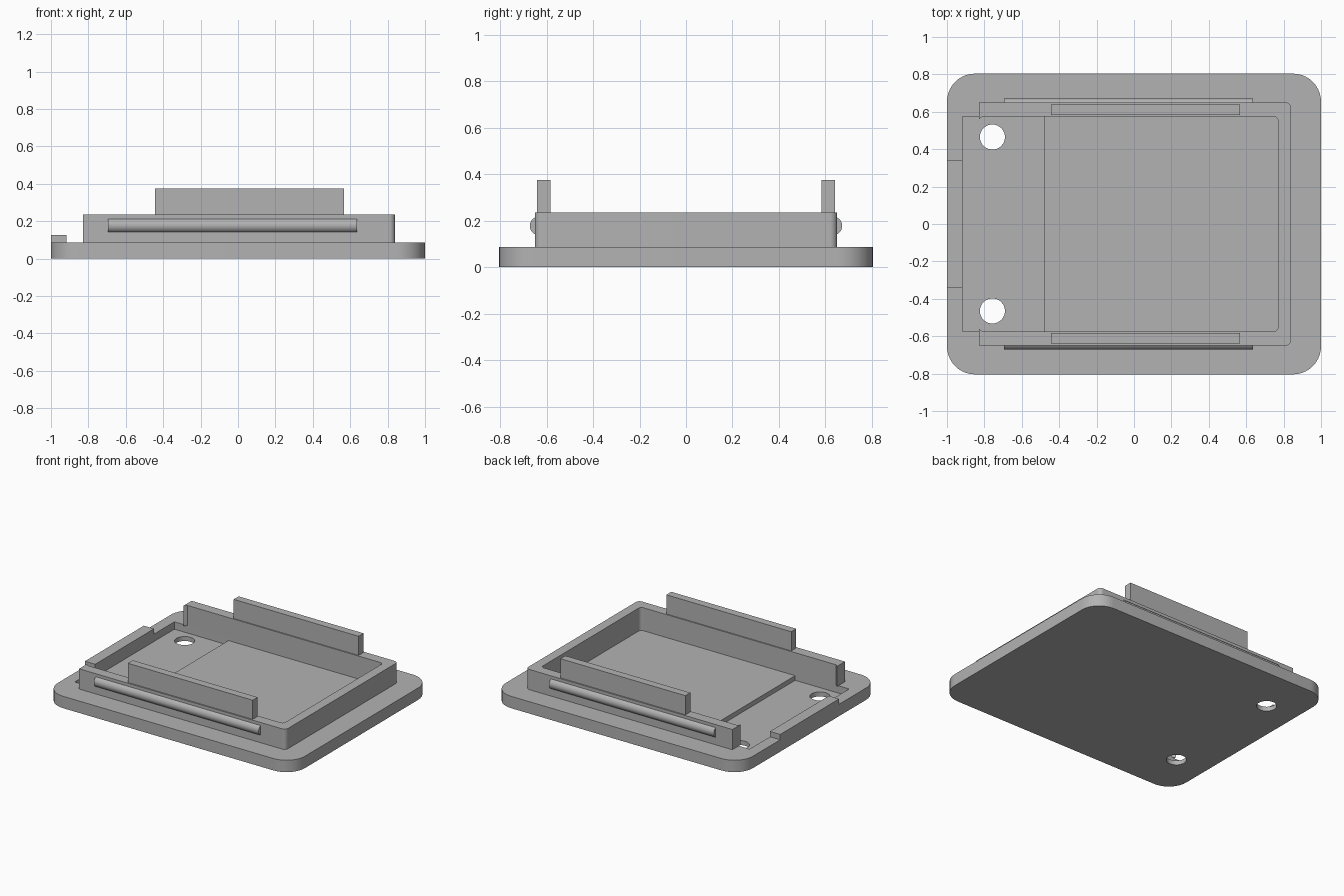
import bpy
import bmesh
import math
from mathutils import Vector

cube = bpy.data.objects.get("Cube")
if cube:
    bpy.data.objects.remove(cube, do_unlink=True)

grey = bpy.data.materials.new("plain_grey")
grey.use_nodes = True
colour = (0.45, 0.45, 0.45, 1)
grey.diffuse_color = colour
grey.node_tree.nodes["Principled BSDF"].inputs["Base Color"].default_value = colour


def fillet(corners, steps=10):
    """Outline from (x, y) or (x, y, radius) right-angle corners."""
    out = []
    for i, corner in enumerate(corners):
        p = Vector(corner[:2])
        if len(corner) == 2:
            out.append(p)
            continue
        r = corner[2]
        a = (Vector(corners[i - 1][:2]) - p).normalized()
        b = (Vector(corners[(i + 1) % len(corners)][:2]) - p).normalized()
        for k in range(steps + 1):
            t = math.pi / 2 * k / steps
            out.append(p + r * (a + b) - r * (b * math.cos(t) + a * math.sin(t)))
    return out


def prism(name, outline, z0, z1):
    bm = bmesh.new()
    base = bm.faces.new([bm.verts.new((p[0], p[1], z0)) for p in outline])
    top = bmesh.ops.extrude_face_region(bm, geom=[base])["geom"]
    verts = [v for v in top if isinstance(v, bmesh.types.BMVert)]
    bmesh.ops.translate(bm, verts=verts, vec=(0, 0, z1 - z0))
    bmesh.ops.recalc_face_normals(bm, faces=bm.faces)
    mesh = bpy.data.meshes.new(name)
    bm.to_mesh(mesh)
    bm.free()
    mesh.materials.append(grey)
    obj = bpy.data.objects.new(name, mesh)
    bpy.context.collection.objects.link(obj)
    return obj


def rect(x0, x1, y0, y1, left_r=0, right_r=0):
    def corner(x, y, r):
        return (x, y, r) if r else (x, y)
    return fillet([corner(x0, y0, left_r), corner(x1, y0, right_r),
                   corner(x1, y1, right_r), corner(x0, y1, left_r)])


def activate(obj):
    bpy.ops.object.select_all(action="DESELECT")
    obj.select_set(True)
    bpy.context.view_layer.objects.active = obj


def cut(obj, cutter):
    mod = obj.modifiers.new("cut", "BOOLEAN")
    mod.operation, mod.solver, mod.object = "DIFFERENCE", "EXACT", cutter
    activate(obj)
    bpy.ops.object.modifier_apply(modifier=mod.name)
    bpy.data.objects.remove(cutter, do_unlink=True)


def smooth(obj):
    activate(obj)
    bpy.ops.object.shade_smooth_by_angle(angle=math.radians(30))


PLATE_TOP, WALL_TOP = 0.087, 0.235
INNER = 0.575

# Base plate with a two-level recess and two screw holes
plate = prism("base_plate", rect(-1, 1, -0.804, 0.804, 0.15, 0.15), 0, PLATE_TOP)
cut(plate, prism("recess", rect(-0.917, 0.77, -INNER, INNER, 0, 0.025), 0.067, 0.3))
cut(plate, prism("deep_recess", rect(-0.917, -0.48, -INNER, INNER), 0.033, 0.3))
for y in (-0.465, 0.465):
    circle = [(-0.757 + 0.067 * math.cos(math.tau * k / 40),
               y + 0.067 * math.sin(math.tau * k / 40)) for k in range(40)]
    cut(plate, prism("hole", circle, -0.1, 0.3))
smooth(plate)

# Three-sided rim wall, open to the right side
half = [(-0.83, 0.65), (-0.83, 0.558), (-0.812, INNER), (0.77, INNER, 0.025)]
other = [(c[0], -c[1], *c[2:]) for c in reversed(half)]
rim = prism("rim_wall", fillet(half + other + [(0.84, -0.65, 0.03), (0.84, 0.65, 0.03)]),
            PLATE_TOP, WALL_TOP)
smooth(rim)

# Raised stop on the open edge
prism("edge_stop", rect(-1, -0.917, -0.34, 0.34), PLATE_TOP, 0.126)

# Upright clip plates and rounded snap ridges on both long walls
for side, s in (("front", -1), ("back", 1)):
    ys = sorted((s * 0.583, s * 0.64))
    prism(side + "_clip_plate", rect(-0.443, 0.567, *ys), WALL_TOP, 0.375)
    bpy.ops.mesh.primitive_cylinder_add(
        vertices=32, radius=0.04, depth=1.332,
        location=(-0.029, s * 0.632, 0.177), rotation=(0, math.pi / 2, 0))
    ridge = bpy.context.object
    ridge.name = side + "_snap_ridge"
    ridge.data.materials.append(grey)
    smooth(ridge)
